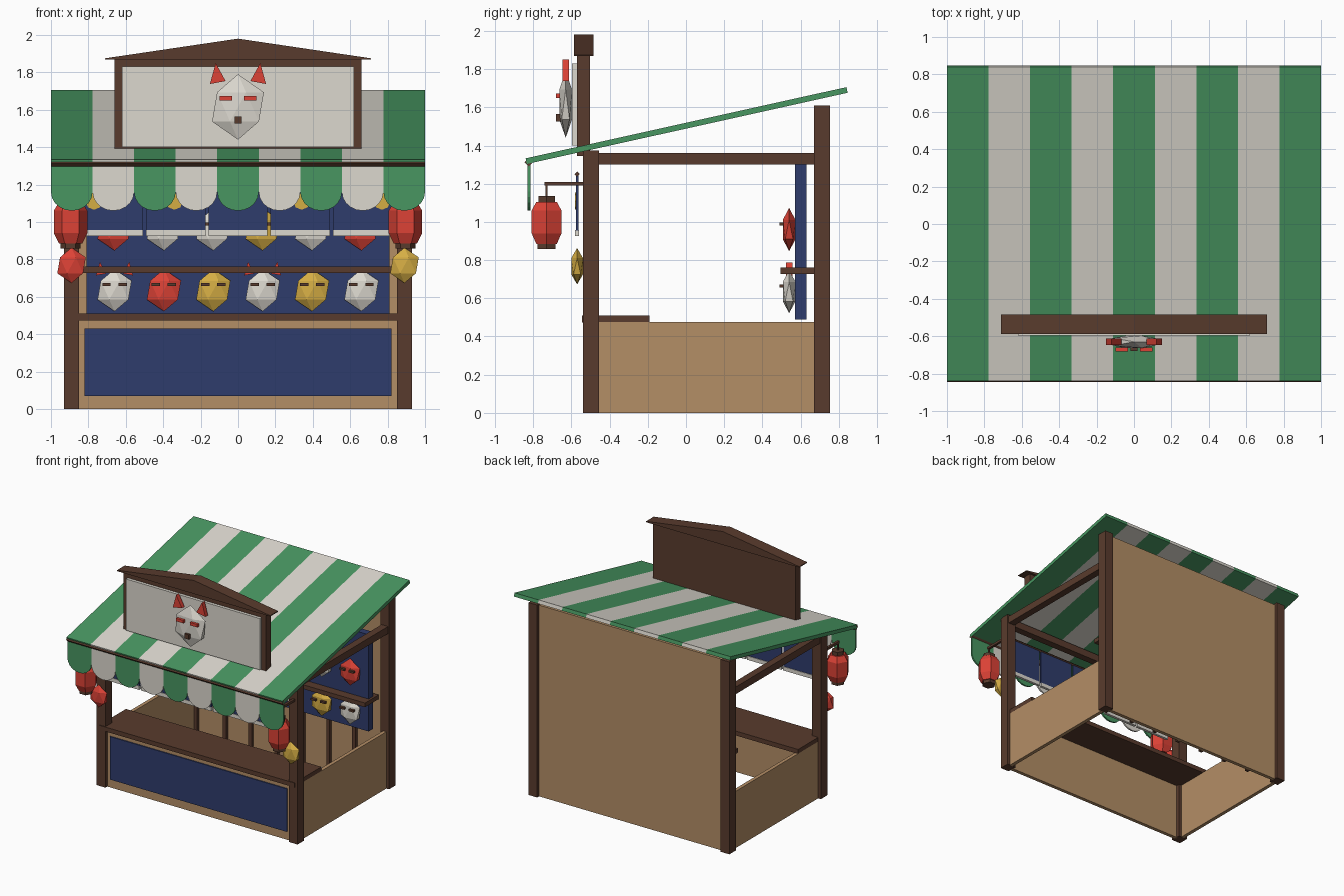
import bpy, bmesh, math
from mathutils import Matrix, Vector

if "Cube" in bpy.data.objects:
    bpy.data.objects.remove(bpy.data.objects["Cube"])


def material(name, r, g, b):
    lin = lambda c: (c / 255 / 12.92) if c < 11 else ((c / 255 + 0.055) / 1.055) ** 2.4
    m = bpy.data.materials.new(name)
    m.diffuse_color = (lin(r), lin(g), lin(b), 1)
    m.use_nodes = True
    m.node_tree.nodes["Principled BSDF"].inputs["Base Color"].default_value = m.diffuse_color
    return m


WHITE = material("off_white", 220, 216, 207)
GREEN = material("awning_green", 72, 150, 97)
RED = material("lantern_red", 220, 66, 54)
BLUE = material("indigo_blue", 47, 60, 108)
TAN = material("pale_wood", 180, 142, 102)
BROWN = material("dark_wood", 89, 59, 45)
GOLD = material("gold", 213, 173, 68)


def finish(name, bm, *mats):
    bmesh.ops.recalc_face_normals(bm, faces=bm.faces)
    me = bpy.data.meshes.new(name)
    bm.to_mesh(me)
    bm.free()
    for m in mats:
        me.materials.append(m)
    ob = bpy.data.objects.new(name, me)
    bpy.context.collection.objects.link(ob)
    return ob


def box(name, x, y, z, mat):
    """Box from (min, max) pairs."""
    bm = bmesh.new()
    bmesh.ops.create_cube(bm, size=1)
    for v in bm.verts:
        v.co = Vector([(p[0] + p[1]) / 2 + c * abs(p[1] - p[0]) for p, c in zip((x, y, z), v.co)])
    return finish(name, bm, mat)


def prism(name, pts, y0, y1, mat):
    """Front-view (x, z) outline pushed from y0 to y1."""
    bm = bmesh.new()
    face = bm.faces.new([bm.verts.new((x, y0, z)) for x, z in pts])
    ext = bmesh.ops.extrude_face_region(bm, geom=[face])
    bmesh.ops.translate(bm, vec=(0, y1 - y0, 0),
                        verts=[g for g in ext["geom"] if isinstance(g, bmesh.types.BMVert)])
    return finish(name, bm, mat)


def lathe(name, rings, sides, x, y, mat):
    """Faceted upright body from (radius, z) rings."""
    bm = bmesh.new()
    loops = [[bm.verts.new((x + r * math.cos(math.tau * i / sides), y + r * math.sin(math.tau * i / sides), z))
              for i in range(sides)] for r, z in rings]
    for a, b in zip(loops, loops[1:]):
        for i in range(sides):
            j = (i + 1) % sides
            bm.faces.new((a[i], a[j], b[j], b[i]))
    bm.faces.new(loops[0])
    bm.faces.new(loops[-1])
    return finish(name, bm, mat)


def x_rod(name, half, y, z, r, mat):
    """Diamond-section bar along x."""
    bm = bmesh.new()
    bmesh.ops.create_cone(bm, cap_ends=True, segments=4, radius1=r, radius2=r, depth=2 * half,
                          matrix=Matrix.Translation((0, y, z)) @ Matrix.Rotation(math.pi / 2, 4, 'Y'))
    return finish(name, bm, mat)


def mask(name, x, y, z, w, d, h, mat, eye_mat=None, ears=False):
    """Faceted mask, with optional eye plates and ears."""
    bm = bmesh.new()
    bmesh.ops.create_icosphere(bm, subdivisions=1, radius=1,
                               matrix=Matrix.Translation((x, y, z)) @ Matrix.Diagonal((w, d, h, 1)))
    finish(name, bm, mat)
    for s in (-1, 1):
        if eye_mat:
            ex, ez = x + s * w * 0.42, z + h * 0.26
            box(name + "_eye", (ex - w * 0.22, ex + w * 0.22), (y - d * 1.3, y - d * 0.75),
                (ez - h * 0.07, ez + h * 0.07), eye_mat)
        if ears:
            pts = [(0.43, 0.79), (0.97, 0.70), (0.77, 1.34)]
            prism(name + "_ear", [(x + s * w * a, z + h * b) for a, b in pts], y - d * 0.45, y + d * 0.45, RED)


# Frame, side walls, lanterns and hung masks on each side
for s, side in ((-1, "left"), (1, "right")):
    post = (s * 0.85, s * 0.93)
    box(side + "_front_post", post, (-0.54, -0.455), (0, 1.375), BROWN)
    box(side + "_back_post", post, (0.67, 0.755), (0, 1.61), BROWN)
    box(side + "_top_beam", (s * 0.86, s * 0.92), (-0.46, 0.68), (1.30, 1.36), BROWN)
    box(side + "_side_wall", (s * 0.875, s * 0.905), (-0.46, 0.68), (0, 0.475), TAN)
    lx, ly = s * 0.895, -0.73
    box(side + "_lantern_arm", (lx - 0.01, lx + 0.01), (-0.74, -0.455), (1.19, 1.21), BROWN)
    box(side + "_lantern_cord", (lx - 0.005, lx + 0.005), (ly - 0.005, ly + 0.005), (1.12, 1.20), BROWN)
    lathe(side + "_lantern", [(0.062, 0.885), (0.09, 0.94), (0.09, 1.06), (0.062, 1.105)], 6, lx, ly, RED)
    lathe(side + "_lantern_top_cap", [(0.05, 1.10), (0.05, 1.135)], 6, lx, ly, BROWN)
    lathe(side + "_lantern_bottom_cap", [(0.054, 0.858), (0.054, 0.89)], 6, lx, ly, BROWN)
    mask(side + "_post_mask", s * 0.89, -0.57, 0.768, 0.085, 0.036, 0.095, GOLD if s > 0 else RED)
box("front_top_beam", (-0.86, 0.86), (-0.53, -0.47), (1.30, 1.36), BROWN)

# Back wall with battens, front wall, counter
box("back_wall", (-0.86, 0.86), (0.70, 0.73), (0, 1.60), TAN)
for i in range(6):
    bx = -0.6 + i * 0.24
    box("wall_batten", (bx - 0.015, bx + 0.015), (0.675, 0.705), (0, 1.58), BROWN)
box("front_wall", (-0.86, 0.86), (-0.515, -0.485), (0, 0.475), TAN)
box("front_panel", (-0.82, 0.82), (-0.524, -0.514), (0.07, 0.43), BLUE)
box("counter", (-0.905, 0.905), (-0.545, -0.19), (0.473, 0.51), BROWN)

# Display board, shelf and two rows of masks
box("display_board", (-0.81, 0.81), (0.57, 0.63), (0.49, 1.30), BLUE)
box("display_shelf", (-0.83, 0.83), (0.495, 0.675), (0.727, 0.762), BROWN)
rows = ((0.635, (WHITE, RED, GOLD, WHITE, GOLD, WHITE)),
        (0.96, (RED, WHITE, WHITE, GOLD, WHITE, RED)))
for r, (z, colours) in enumerate(rows):
    for i, c in enumerate(colours):
        mask("display_mask", -0.66 + i * 0.264, 0.54, z, 0.102, 0.039, 0.113, c, BROWN, r == 0 and i % 3 == 0)

# Split hanging curtain with pale hem and gold spots
x_rod("curtain_rod", 0.86, -0.57, 1.25, 0.014, BROWN)
for i in range(5):
    cx = (i - 2) * 0.333
    box("curtain_panel", (cx - 0.158, cx + 0.158), (-0.576, -0.564), (0.955, 1.245), BLUE)
    box("curtain_hem", (cx - 0.158, cx + 0.158), (-0.581, -0.559), (0.925, 0.957), WHITE)
for x in (-0.77, -0.34, 0.34, 0.77):
    prism("curtain_spot", [(x + 0.045 * math.cos(math.tau * k / 8), 1.11 + 0.045 * math.sin(math.tau * k / 8))
                           for k in range(8)], -0.58, -0.575, GOLD)

# Striped sloping awning
bm = bmesh.new()
bmesh.ops.create_grid(bm, x_segments=9, y_segments=1, size=1)
for v in bm.verts:
    y = v.co.y * 0.84
    v.co = (v.co.x, y, 1.519 + 0.222 * y)
for f in bm.faces:
    f.material_index = int((f.calc_center_median().x + 1) * 4.5) % 2
awning = finish("awning", bm, GREEN, WHITE)
for p in awning.data.polygons:
    if p.normal.z < 0:
        p.flip()
thick = awning.modifiers.new("thickness", 'SOLIDIFY')
thick.thickness = 0.03
thick.offset = -1
x_rod("awning_front_bar", 1.0, -0.823, 1.313, 0.023, BROWN)

# Scalloped valance
w = 1 / 9
for i in range(9):
    cx = (i - 4) * 2 * w
    arc = [(cx + w * math.cos(math.pi * k / 10), 1.16 - 0.10 * math.sin(math.pi * k / 10)) for k in range(11)]
    prism("valance_scallop", [(cx - w, 1.31), (cx + w, 1.31)] + arc, -0.829, -0.815, WHITE if i % 2 else GREEN)

# Sign board with gable cap and large fox-style mask
box("sign_board", (-0.66, 0.66), (-0.572, -0.503), (1.345, 1.875), BROWN)
box("sign_face", (-0.62, 0.62), (-0.597, -0.57), (1.40, 1.83), WHITE)
prism("sign_gable", [(-0.71, 1.868), (0.71, 1.868), (0.71, 1.875), (0, 1.98), (-0.71, 1.875)], -0.587, -0.485, BROWN)
mask("sign_mask", 0, -0.63, 1.615, 0.155, 0.039, 0.175, WHITE, RED, True)
box("sign_mask_nose", (-0.02, 0.02), (-0.68, -0.645), (1.525, 1.565), BROWN)
